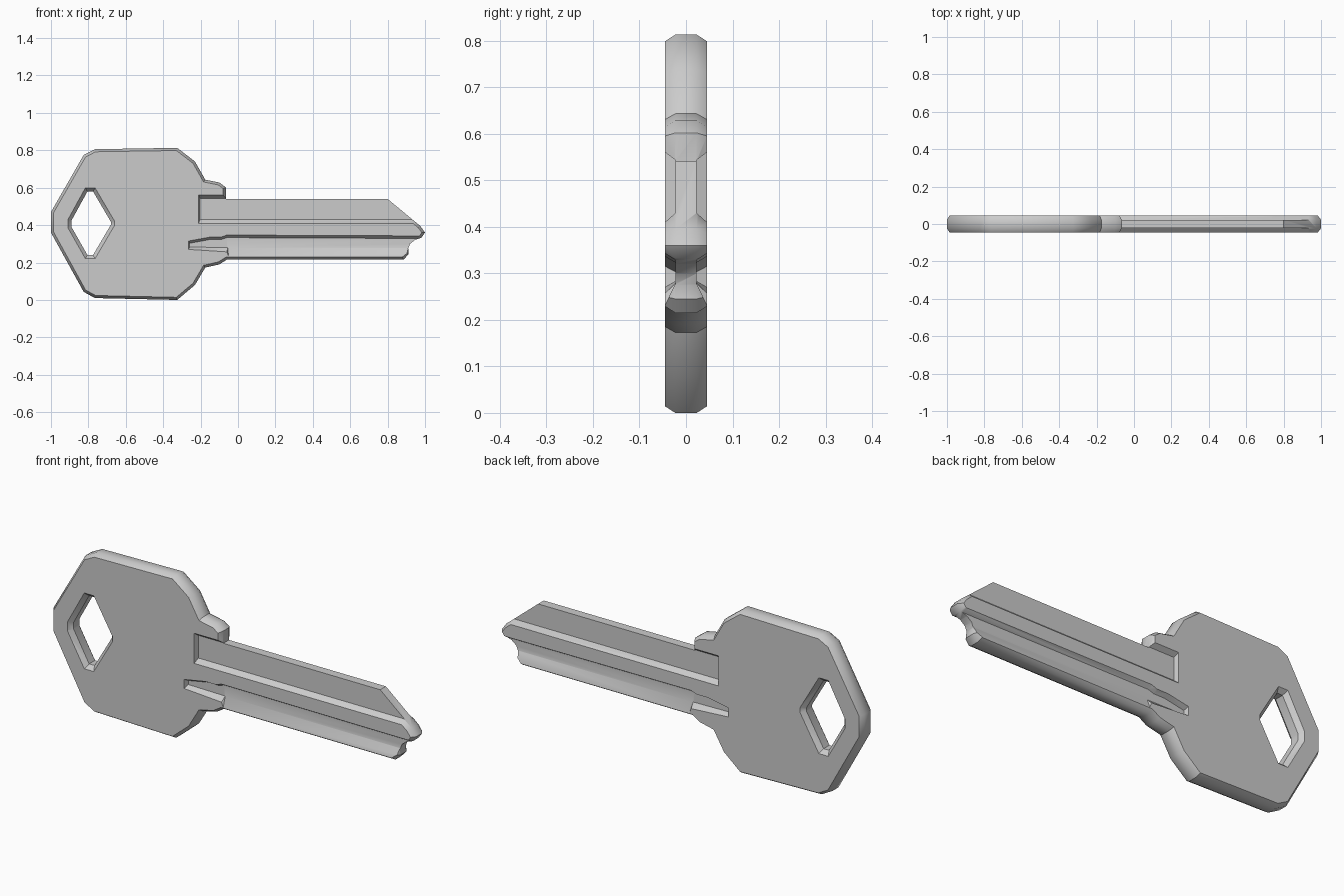
import bpy, bmesh
from mathutils import Vector

if "Cube" in bpy.data.objects:
    bpy.data.objects.remove(bpy.data.objects["Cube"])

HALF, MID, CHAMFER = 0.045, 0.023, 0.014


def offset(points, d):
    """Miter-offset a closed clockwise outline inward by d (outward if negative)."""
    pts, out = [Vector(p) for p in points], []
    for i, p in enumerate(pts):
        a = (p - pts[i - 1]).normalized()
        b = (pts[(i + 1) % len(pts)] - p).normalized()
        na, nb = Vector((a.y, -a.x)), Vector((b.y, -b.x))
        out.append(p + (na + nb) * d / (1 + na.dot(nb)))
    return out


def loft(name, layers):
    """Solid through matching XZ outlines, each given as (y, points)."""
    bm = bmesh.new()
    rings = [[bm.verts.new((p[0], y, p[1])) for p in pts] for y, pts in layers]
    for r, s in zip(rings, rings[1:]):
        for i in range(len(r)):
            j = (i + 1) % len(r)
            bm.faces.new((r[i], r[j], s[j], s[i]))
    bm.faces.new(rings[0])
    bm.faces.new(rings[-1])
    bm.normal_update()
    bmesh.ops.recalc_face_normals(bm, faces=bm.faces[:])
    bm.normal_update()
    bmesh.ops.triangulate(bm, faces=bm.faces[:])
    if bm.calc_volume(signed=True) < 0:
        bmesh.ops.reverse_faces(bm, faces=bm.faces[:])
    mesh = bpy.data.meshes.new(name)
    bm.to_mesh(mesh)
    bm.free()
    obj = bpy.data.objects.new(name, mesh)
    bpy.context.collection.objects.link(obj)
    return obj


def cut(target, cutter):
    """Subtract the cutter and remove it; keep the first solver result that is not empty."""
    cutter.hide_render = True
    mod = target.modifiers.new("cut", 'BOOLEAN')
    mod.operation, mod.object = 'DIFFERENCE', cutter
    for solver in ('EXACT', 'MANIFOLD', 'FLOAT'):
        mod.solver = solver
        bpy.context.view_layer.update()
        graph = bpy.context.evaluated_depsgraph_get()
        result = bpy.data.meshes.new_from_object(target.evaluated_get(graph), depsgraph=graph)
        if len(result.polygons):
            target.data = result
            break
    target.modifiers.clear()
    bpy.data.objects.remove(cutter)


# Key body: chamfered outline of bow, collar and blade (clockwise)
outline = [(-1, 0.36), (-1, 0.47), (-0.825, 0.775), (-0.765, 0.806), (-0.325, 0.813),
           (-0.23, 0.74), (-0.175, 0.643), (-0.10, 0.628), (-0.065, 0.602),
           (-0.065, 0.54), (0.80, 0.54), (0.975, 0.395), (1.0, 0.36), (0.98, 0.332),
           (0.945, 0.32), (0.92, 0.30), (0.91, 0.275), (0.912, 0.245), (0.885, 0.215),
           (-0.06, 0.215), (-0.10, 0.19), (-0.175, 0.173), (-0.23, 0.08),
           (-0.325, 0.0), (-0.765, 0.01), (-0.825, 0.043)]
inner = offset(outline, CHAMFER)
key = loft("key_body", [(-HALF, inner), (-MID, outline), (MID, outline), (HALF, inner)])

# Diamond keyring hole with chamfered rim
hole = [(-0.805, 0.58), (-0.775, 0.58), (-0.68, 0.418), (-0.68, 0.402),
        (-0.775, 0.24), (-0.805, 0.24), (-0.89, 0.39), (-0.89, 0.425)]
rim = offset(hole, -0.019)
cut(key, loft("hole_cutter", [(-0.1, rim), (-HALF, rim), (-MID, hole),
                              (MID, hole), (HALF, rim), (0.1, rim)]))

# Blade recesses: (floor outline, outline at the face), cut on both sides
upper = ([(-0.203, 0.43), (-0.203, 0.543), (1.1, 0.543), (1.1, 0.43)],
         [(-0.21, 0.41), (-0.21, 0.56), (1.1, 0.56), (1.1, 0.41)])
lower = ([(-0.258, 0.283), (-0.258, 0.303), (-0.15, 0.323), (-0.09, 0.323),
          (-0.06, 0.333), (1.1, 0.328), (1.1, 0.279), (-0.055, 0.279), (-0.06, 0.28)],
         [(-0.265, 0.27), (-0.265, 0.315), (-0.15, 0.336), (-0.09, 0.336),
          (-0.06, 0.347), (1.1, 0.342), (1.1, 0.232), (-0.05, 0.232), (-0.06, 0.257)])
for floor, face in (upper, lower):
    for side in (-1, 1):
        cut(key, loft("groove_cutter", [(side * MID * 0.97, floor), (side * HALF, face),
                                        (side * 0.1, face)]))

# Smooth the gentle corners of the bow, keep chamfers crisp
bpy.ops.object.select_all(action='DESELECT')
key.select_set(True)
bpy.context.view_layer.objects.active = key
bpy.ops.object.shade_smooth_by_angle(angle=0.6)
